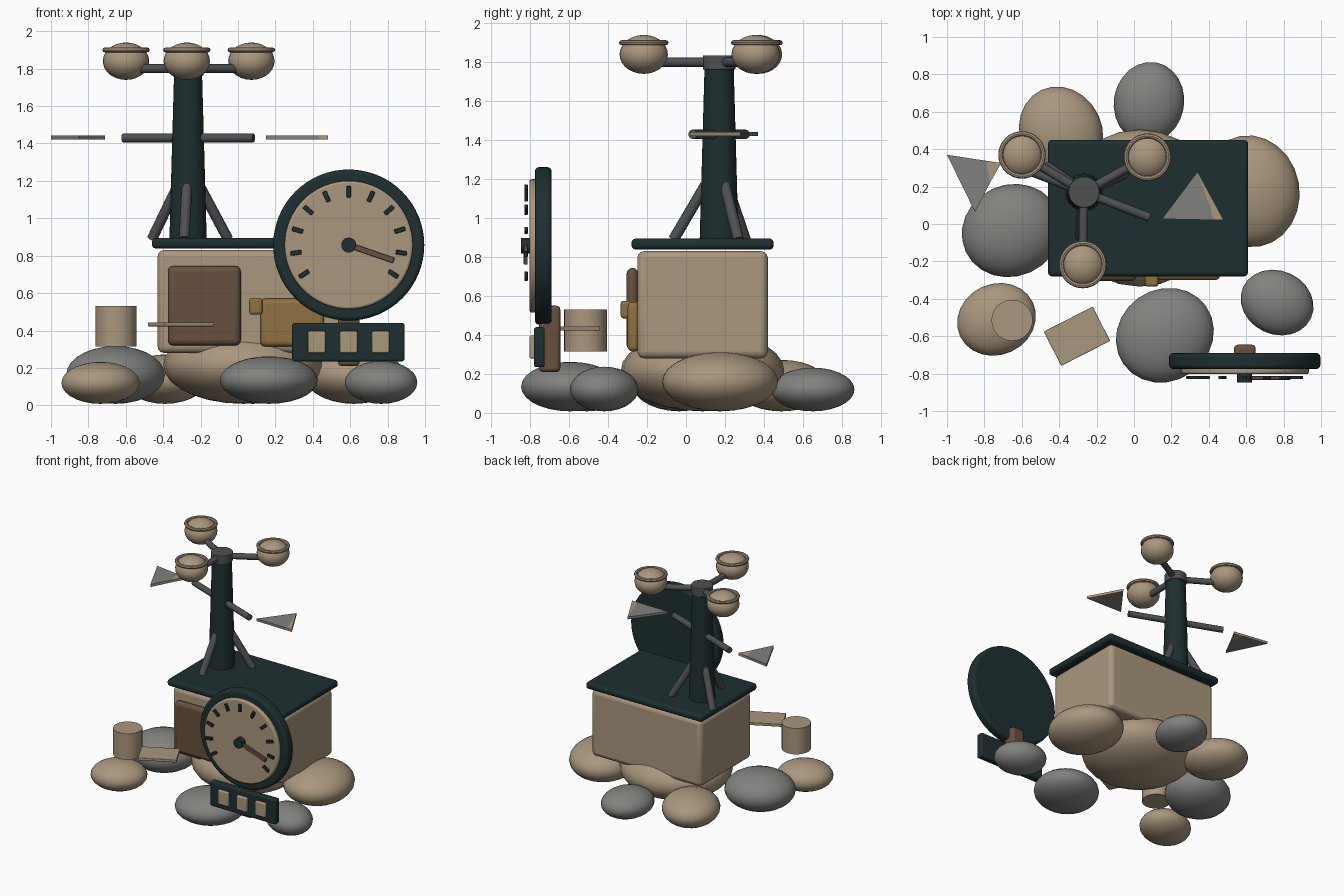
import bpy, bmesh, math
from mathutils import Vector

cube = bpy.data.objects.get("Cube")
if cube:
    bpy.data.objects.remove(cube)


def material(name, rgb):
    m = bpy.data.materials.new(name)
    m.use_nodes = True
    m.diffuse_color = (*rgb, 1)
    m.node_tree.nodes["Principled BSDF"].inputs["Base Color"].default_value = (*rgb, 1)
    return m


SAND = material("sand", (0.40, 0.31, 0.21))
STONE = material("stone grey", (0.22, 0.225, 0.21))
DARK = material("dark teal", (0.013, 0.028, 0.03))
IRON = material("iron grey", (0.075, 0.08, 0.083))
BROWN = material("brown", (0.14, 0.08, 0.05))
GOLD = material("ochre", (0.27, 0.165, 0.055))


def finish(name, mat, bevel=0.0, segments=3):
    ob = bpy.context.object
    ob.name = name
    ob.data.materials.append(mat)
    bpy.ops.object.transform_apply(location=False, rotation=False, scale=True)
    if bevel:
        mod = ob.modifiers.new("Bevel", "BEVEL")
        mod.width, mod.segments, mod.limit_method = bevel, segments, "ANGLE"
    bpy.ops.object.shade_smooth_by_angle(angle=math.radians(35))
    return ob


def box(name, mat, low, high, bevel=0.0, rot=(0, 0, 0)):
    """Box between two opposite corners."""
    low, high = Vector(low), Vector(high)
    bpy.ops.mesh.primitive_cube_add(size=1, location=(low + high) / 2, rotation=rot)
    bpy.context.object.scale = high - low
    return finish(name, mat, bevel)


def rod(name, mat, start, end, r1, r2=None, sides=32, bevel=0.0):
    """Cylinder or cone running between two points."""
    start, end = Vector(start), Vector(end)
    axis = end - start
    bpy.ops.mesh.primitive_cone_add(
        vertices=sides, radius1=r1, radius2=r1 if r2 is None else r2,
        depth=axis.length, location=(start + end) / 2,
        rotation=axis.to_track_quat("Z", "Y").to_euler())
    return finish(name, mat, bevel)


def ellipsoid(name, mat, centre, radii, turn=0):
    bpy.ops.mesh.primitive_uv_sphere_add(
        segments=24, ring_count=14, radius=1, location=centre, rotation=(0, 0, math.radians(turn)))
    bpy.context.object.scale = radii
    return finish(name, mat)


# Boulders: x, y, x radius, y radius, height, turn
boulders = [
    ("front_right", SAND, -0.735, -0.51, 0.215, 0.19, 0.23, 25),
    ("right", STONE, -0.655, -0.035, 0.27, 0.245, 0.315, 25),
    ("back_right", SAND, -0.39, 0.49, 0.22, 0.25, 0.27, 25),
    ("back", STONE, 0.08, 0.65, 0.188, 0.217, 0.23, -10),
    ("left", SAND, 0.62, 0.175, 0.265, 0.30, 0.31, 10),
    ("front_left", STONE, 0.765, -0.42, 0.2, 0.17, 0.235, -25),
    ("front", STONE, 0.165, -0.595, 0.27, 0.245, 0.26, 35),
    ("middle", SAND, 0.03, 0.085, 0.43, 0.42, 0.42, 0),
]
for name, mat, x, y, rx, ry, top, turn in boulders:
    ellipsoid(name + "_boulder", mat, (x, y, top / 2 + 0.005), (rx, ry, top / 2 - 0.003), turn)

# Hut with flat roof
box("hut_body", SAND, (-0.43, -0.25, 0.28), (0.58, 0.42, 0.83), 0.035)
box("hut_roof", DARK, (-0.46, -0.28, 0.838), (0.61, 0.45, 0.895), 0.022)
box("door", BROWN, (-0.375, -0.305, 0.32), (0.015, -0.245, 0.745), 0.045)
box("wall_case", GOLD, (0.12, -0.30, 0.315), (0.46, -0.24, 0.57), 0.025)
box("case_latch", GOLD, (0.06, -0.335, 0.485), (0.13, -0.24, 0.575), 0.015)

# Mast, hub and three braces
MX, MY = -0.267, 0.17
rod("mast", DARK, (MX, MY, 0.88), (MX, MY, 1.77), 0.1, 0.075)
rod("mast_hub", IRON, (MX, MY, 1.762), (MX, MY, 1.835), 0.083, bevel=0.005)


def around(angle, radius, z):
    a = math.radians(angle)
    return (MX + radius * math.cos(a), MY + radius * math.sin(a), z)


for i in range(3):
    brace, arm = 25 + 120 * i, 29 + 120 * i
    rod(f"mast_brace_{i}", IRON, around(brace, 0.235, 0.89), around(brace, 0.07, 1.17), 0.028, sides=16)
    # Spinning cups
    rod(f"cup_arm_{i}", IRON, around(arm, 0.05, 1.8), around(arm, 0.36, 1.8), 0.024, sides=16)
    ellipsoid(f"wind_cup_{i}", SAND, around(arm, 0.387, 1.84), (0.124, 0.124, 0.1))
    bpy.ops.mesh.primitive_torus_add(
        location=around(arm, 0.387, 1.9), major_radius=0.114, minor_radius=0.013,
        major_segments=32, minor_segments=8)
    finish(f"cup_rim_{i}", SAND)

# Wind vane
rod("vane_shaft", IRON, (-0.615, 0.305, 1.43), (0.083, 0.035, 1.43), 0.024, sides=16)


def vane(name, a, b, c, cut):
    """Triangular plate a-b-c whose sliver beyond cut-b is sand coloured."""
    bm = bmesh.new()
    a, b, c, cut = [bm.verts.new((*p, 1.422)) for p in (a, b, c, cut)]
    faces = [bm.faces.new((a, b, cut)), bm.faces.new((cut, b, c))]
    faces[1].material_index = 1
    up = bmesh.ops.extrude_face_region(bm, geom=faces)["geom"]
    bmesh.ops.translate(bm, vec=(0, 0, 0.02), verts=[g for g in up if isinstance(g, bmesh.types.BMVert)])
    bmesh.ops.recalc_face_normals(bm, faces=bm.faces)
    me = bpy.data.meshes.new(name)
    bm.to_mesh(me)
    bm.free()
    me.materials.append(STONE)
    me.materials.append(SAND)
    bpy.context.collection.objects.link(bpy.data.objects.new(name, me))


vane("vane_tail", (-1.0, 0.37), (-0.77, 0.22), (-0.71, 0.326), (-0.79, 0.338))
vane("vane_tail_inner", (-1.0, 0.37), (-0.85, 0.064), (-0.77, 0.22), (-0.7701, 0.2201))
vane("vane_head", (0.15, 0.027), (0.34, 0.28), (0.48, 0.02), (0.43, 0.021))

# Large dial on a short post
DX, DZ = 0.592, 0.857
rod("dial_case", DARK, (DX, -0.69, DZ), (DX, -0.775, DZ), 0.404, sides=64, bevel=0.02)
rod("dial_face", SAND, (DX, -0.76, DZ), (DX, -0.803, DZ), 0.343, sides=64, bevel=0.012)
rod("dial_hub", DARK, (DX, -0.79, DZ), (DX, -0.848, DZ), 0.04, sides=24)


def dial_bar(name, mat, angle, r1, r2, width, y1, y2):
    """Radial bar on the dial, angle measured up from the model's left."""
    a = math.radians(angle)
    mid = (r1 + r2) / 2
    x, z = DX + mid * math.cos(a), DZ + mid * math.sin(a)
    half = (r2 - r1) / 2
    return box(name, mat, (x - half, y1, z - width / 2), (x + half, y2, z + width / 2), 0.004, (0, -a, 0))


for i in range(11):
    dial_bar(f"dial_tick_{i}", DARK, -33 + 24.6 * i, 0.255, 0.315, 0.024, -0.83, -0.812)
dial_bar("dial_needle", BROWN, -19, 0.02, 0.255, 0.03, -0.833, -0.813)
box("dial_post", BROWN, (0.535, -0.755, 0.21), (0.65, -0.645, 0.55), 0.02)

# Readout board with three windows
box("readout_board", DARK, (0.29, -0.78, 0.235), (0.89, -0.725, 0.44), 0.012)
for i in range(3):
    x = 0.42 + 0.171 * i
    box(f"readout_window_{i}", SAND, (x - 0.047, -0.803, 0.28), (x + 0.047, -0.77, 0.397), 0.008)

# Rain gauge and loose sheet
rod("rain_gauge", SAND, (-0.652, -0.515, 0.315), (-0.652, -0.515, 0.53), 0.11)
box("sheet", SAND, (-0.452, -0.703, 0.422), (-0.158, -0.497, 0.444), 0.004, (0, 0, math.radians(27)))
